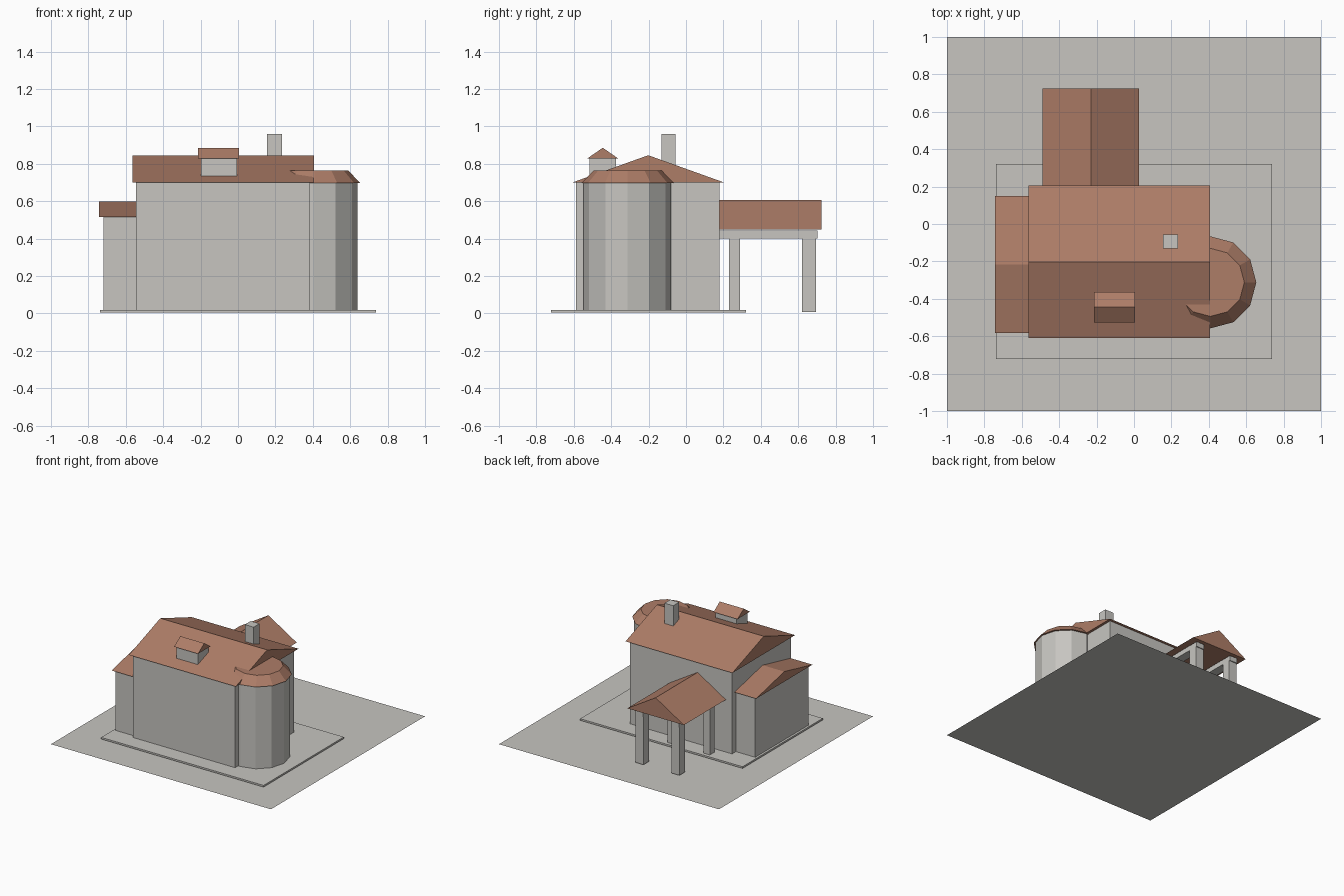
import bpy
import math

if "Cube" in bpy.data.objects:
    bpy.data.objects.remove(bpy.data.objects["Cube"])


def material(name, rgb):
    m = bpy.data.materials.new(name)
    m.diffuse_color = (*rgb, 1)
    m.use_nodes = True
    m.node_tree.nodes["Principled BSDF"].inputs["Base Color"].default_value = m.diffuse_color
    return m


STONE = material("pale_stone", (0.57, 0.56, 0.53))
TILE = material("terracotta_tile", (0.42, 0.205, 0.137))


def make(name, verts, faces, mat):
    me = bpy.data.meshes.new(name)
    me.from_pydata(verts, [], faces)
    me.materials.append(mat)
    ob = bpy.data.objects.new(name, me)
    bpy.context.collection.objects.link(ob)
    return ob


def box(name, x0, x1, y0, y1, z0, z1, mat=STONE):
    verts = [(x, y, z) for z in (z0, z1)
             for x, y in ((x0, y0), (x1, y0), (x1, y1), (x0, y1))]
    faces = [(3, 2, 1, 0), (4, 5, 6, 7), (0, 1, 5, 4),
             (1, 2, 6, 5), (2, 3, 7, 6), (3, 0, 4, 7)]
    return make(name, verts, faces, mat)


def gable(name, x0, x1, y0, y1, z0, z1, along="x"):
    """Closed triangular roof prism with its ridge along x or y."""
    if along == "x":
        m = (y0 + y1) / 2
        verts = [(x, y, z) for x in (x0, x1)
                 for y, z in ((y0, z0), (y1, z0), (m, z1))]
    else:
        m = (x0 + x1) / 2
        verts = [(x, y, z) for y in (y1, y0)
                 for x, z in ((x0, z0), (x1, z0), (m, z1))]
    faces = [(0, 2, 1), (3, 4, 5), (0, 1, 4, 3), (1, 2, 5, 4), (2, 0, 3, 5)]
    return make(name, verts, faces, TILE)


def frustum(name, cx, cy, r0, r1, z0, z1, mat, n=12):
    verts = [(cx + r * math.cos(math.tau * i / n),
              cy + r * math.sin(math.tau * i / n), z)
             for r, z in ((r0, z0), (r1, z1)) for i in range(n)]
    faces = [(i, (i + 1) % n, n + (i + 1) % n, n + i) for i in range(n)]
    faces += [tuple(reversed(range(n))), tuple(range(n, 2 * n))]
    return make(name, verts, faces, mat)


# Ground sheet and foundation slab
make("ground", [(-1, -1, 0), (1, -1, 0), (1, 1, 0), (-1, 1, 0)],
     [(0, 1, 2, 3)], STONE)
box("foundation_slab", -0.738, 0.738, -0.722, 0.32, 0.006, 0.02)

# Main house
box("main_walls", -0.545, 0.385, -0.588, 0.18, 0.015, 0.702)
gable("main_roof", -0.565, 0.406, -0.609, 0.205, 0.70, 0.846)

# Lower side wing
box("wing_walls", -0.72, -0.54, -0.56, 0.13, 0.015, 0.516)
gable("wing_roof", -0.742, -0.54, -0.582, 0.15, 0.515, 0.598)

# Twelve-sided tower with a flat-topped roof
frustum("tower_walls", 0.405, -0.314, 0.235, 0.235, 0.015, 0.70, STONE)
frustum("tower_roof", 0.408, -0.312, 0.246, 0.182, 0.697, 0.764, TILE)

# Dormer and chimney
box("dormer_walls", -0.197, -0.005, -0.515, -0.375, 0.735, 0.832)
gable("dormer_roof", -0.213, 0.005, -0.526, -0.364, 0.83, 0.886)
box("chimney", 0.155, 0.235, -0.132, -0.056, 0.70, 0.96)

# Open porch at the back: posts, beams and roof
for side, cx in (("left", -0.39), ("right", -0.063)):
    box(f"outer_post_{side}", cx - 0.036, cx + 0.036, 0.62, 0.694, 0.008, 0.415)
    box(f"inner_post_{side}", cx - 0.03, cx + 0.03, 0.23, 0.29, 0.008, 0.415)
    box(f"porch_beam_{side}", cx - 0.036, cx + 0.036, 0.17, 0.702, 0.402, 0.443)
gable("porch_roof", -0.488, 0.026, 0.17, 0.725, 0.45, 0.606, along="y")
